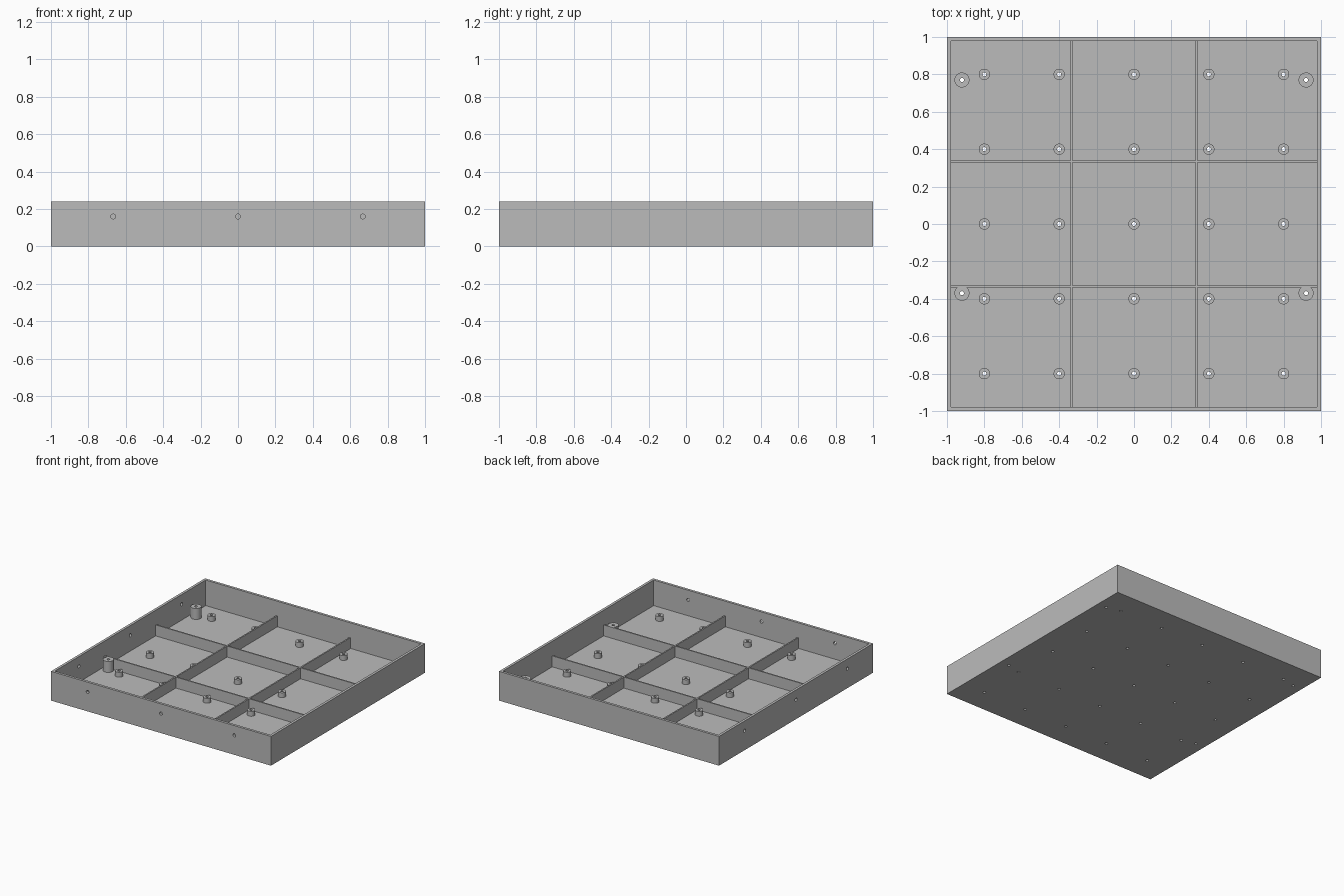
import bpy, bmesh
from math import radians
from mathutils import Matrix, Vector

SIDE, HEIGHT, WALL, FLOOR = 2.0, 0.24, 0.03, 0.03
RIB_WIDTH, RIB_TOP = 0.016, 0.12
POST_TOP, POST_RADIUS = 0.07, 0.03
BOSS_RADIUS, BORE = 0.04, 0.011
THIRD = SIDE / 3
SINK = 0.01  # overlap of the parts with the floor

POSTS = [(x * 0.4, y * 0.4) for x in range(-2, 3) for y in range(-2, 3)]
BOSSES = [(s * 0.92, y) for s in (-1, 1) for y in (0.77, -0.37)]

cube = bpy.data.objects.get("Cube")
if cube:
    bpy.data.objects.remove(cube, do_unlink=True)

grey = bpy.data.materials.new("plain grey")
grey.use_nodes = True
grey.diffuse_color = (0.5, 0.5, 0.5, 1)
grey.node_tree.nodes["Principled BSDF"].inputs["Base Color"].default_value = (0.5, 0.5, 0.5, 1)


def finish(bm, name):
    bmesh.ops.recalc_face_normals(bm, faces=bm.faces)
    mesh = bpy.data.meshes.new(name)
    bm.to_mesh(mesh)
    bm.free()
    mesh.materials.append(grey)
    obj = bpy.data.objects.new(name, mesh)
    bpy.context.collection.objects.link(obj)
    return obj


def rod(bm, start, end, radius, sides=32):
    start, end = Vector(start), Vector(end)
    axis = end - start
    turn = axis.to_track_quat("Z", "Y").to_matrix().to_4x4()
    bmesh.ops.create_cone(bm, cap_ends=True, segments=sides, radius1=radius, radius2=radius,
                          depth=axis.length, matrix=Matrix.Translation((start + end) / 2) @ turn)


def columns(name, spots, radius, bottom, top):
    bm = bmesh.new()
    for x, y in spots:
        rod(bm, (x, y, bottom), (x, y, top), radius)
    return finish(bm, name)


def cut(obj, cutter):
    mod = obj.modifiers.new("cut", "BOOLEAN")
    mod.operation, mod.solver, mod.object = "DIFFERENCE", "EXACT", cutter
    bpy.ops.object.select_all(action="DESELECT")
    obj.select_set(True)
    bpy.context.view_layer.objects.active = obj
    bpy.ops.object.modifier_apply(modifier=mod.name)
    bpy.ops.object.shade_smooth_by_angle(angle=radians(35))


# Open tray: a box whose top is inset and pushed down to the floor
bm = bmesh.new()
bmesh.ops.create_cube(bm, size=1, matrix=Matrix.Translation((0, 0, HEIGHT / 2))
                      @ Matrix.Diagonal((SIDE, SIDE, HEIGHT, 1)))
top = max(bm.faces, key=lambda f: f.calc_center_median().z)
bmesh.ops.inset_region(bm, faces=[top], thickness=WALL)
walls = bmesh.ops.extrude_discrete_faces(bm, faces=[top])["faces"]
bmesh.ops.translate(bm, verts=walls[0].verts, vec=(0, 0, FLOOR - HEIGHT))
tray = finish(bm, "tray")

# Crossing dividers: a three by three grid with its cells opened
bm = bmesh.new()
bmesh.ops.create_grid(bm, x_segments=3, y_segments=3, size=SIDE / 2,
                      matrix=Matrix.Translation((0, 0, FLOOR - SINK)))
cells = list(bm.faces)
bmesh.ops.inset_individual(bm, faces=cells, thickness=RIB_WIDTH / 2)
bmesh.ops.delete(bm, geom=cells, context="FACES")
limit = SIDE / 2 - WALL / 2  # the rim of the grid stays inside the walls
for v in bm.verts:
    v.co.x = max(-limit, min(limit, v.co.x))
    v.co.y = max(-limit, min(limit, v.co.y))
raised = bmesh.ops.extrude_face_region(bm, geom=list(bm.faces), use_keep_orig=True)["geom"]
bmesh.ops.translate(bm, verts=[g for g in raised if isinstance(g, bmesh.types.BMVert)],
                    vec=(0, 0, RIB_TOP - FLOOR + SINK))
dividers = finish(bm, "dividers")

# Standoffs and the taller mounting bosses
standoffs = columns("standoffs", POSTS, POST_RADIUS, FLOOR - SINK, POST_TOP)
bosses = columns("mounting_bosses", BOSSES, BOSS_RADIUS, FLOOR - SINK, RIB_TOP)

# Drill bits for the vertical bores and the holes in the front and right walls
bm = bmesh.new()
for x, y in POSTS + BOSSES:
    rod(bm, (x, y, -0.1), (x, y, 0.2), BORE, 24)
for i in (-1, 0, 1):
    p, z = i * THIRD, 0.16
    rod(bm, (p, -1.05, z), (p, -0.94, z), 0.013, 24)
    rod(bm, (-1.05, p, z), (-0.94, p, z), 0.013, 24)
drills = finish(bm, "drill_bits")
drills.hide_render = True

cut(bosses, dividers)
for part in (tray, standoffs, bosses):
    cut(part, drills)
bpy.data.objects.remove(drills, do_unlink=True)
